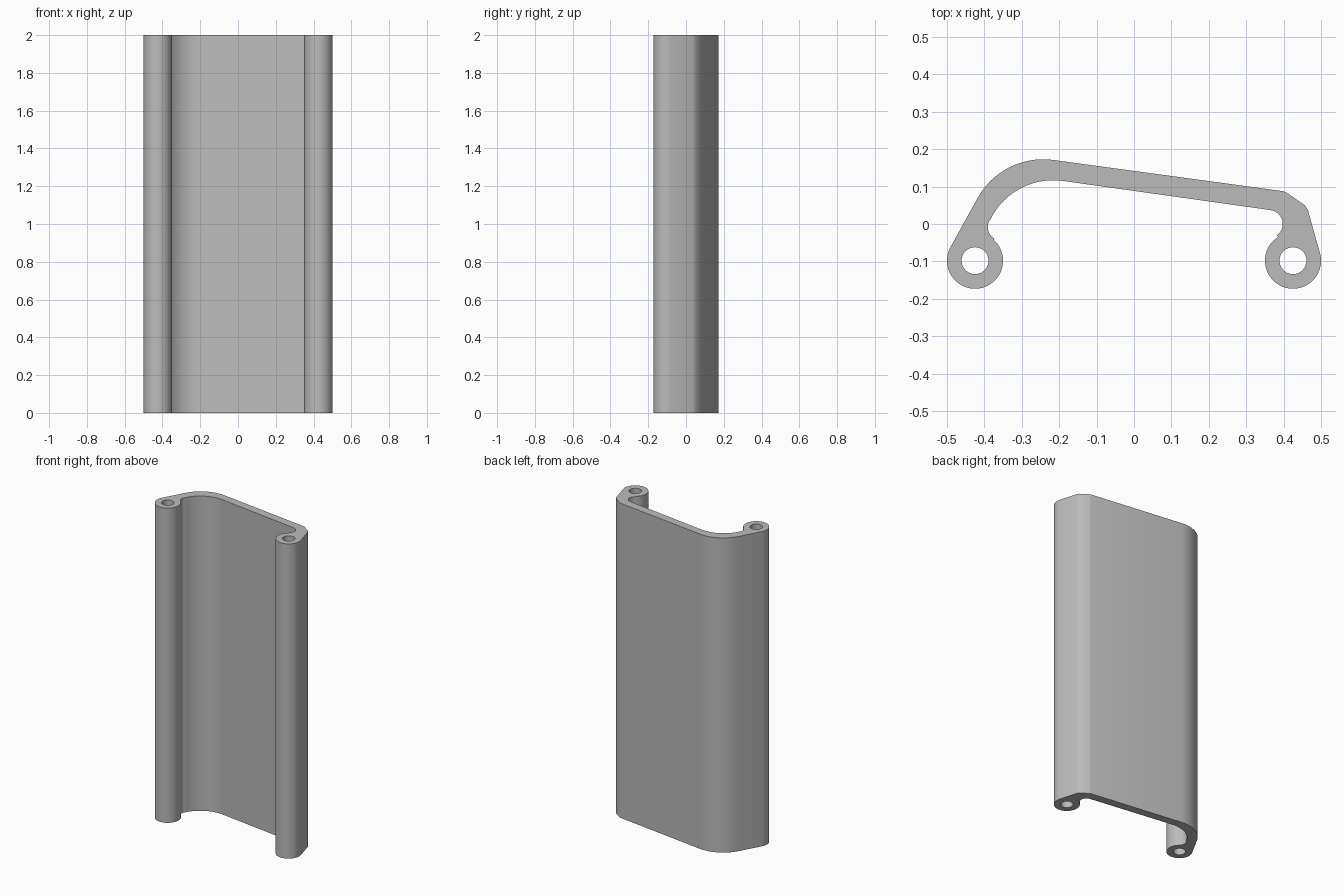
import bpy, bmesh
from math import radians, cos, sin

cube = bpy.data.objects.get("Cube")
if cube:
    bpy.data.objects.remove(cube, do_unlink=True)

HEIGHT = 2.0
BOSS_X, BOSS_Y, BOSS_R, HOLE_R = 0.425, -0.098, 0.075, 0.036


def arc(cx, cy, r, start, end, steps):
    """Points along an arc, angles in degrees."""
    angles = [radians(start + (end - start) * i / steps) for i in range(steps + 1)]
    return [(cx + r * cos(a), cy + r * sin(a)) for a in angles]


# Cross-section, clockwise from the left-hand outer bend
outline = arc(-0.243, -0.027, 0.2, 150, 82, 14)               # large outer bend
outline += [(0.397, 0.088), (0.408, 0.084),                   # chamfered corner
            (0.457, 0.050), (0.465, 0.037)]
outline += arc(BOSS_X, BOSS_Y, BOSS_R, 14, -238, 40)          # screw boss
outline += arc(0.36, 0.0, 0.0375, -55, 82, 14)                # inner corner
outline += arc(-0.216, -0.07, 0.187, 82, 155, 14)             # large inner bend
outline += arc(-0.355, -0.008, 0.036, 155, 240, 10)           # fillet to boss
outline += arc(-BOSS_X, BOSS_Y, BOSS_R, 48, -210, 40)         # screw boss
holes = [arc(s * BOSS_X, BOSS_Y, HOLE_R, 0, 360, 32)[:-1] for s in (-1, 1)]

# Fill the section with its two bores and extrude it upright
bm = bmesh.new()
for loop in [outline] + holes:
    verts = [bm.verts.new((x, y, 0)) for x, y in loop]
    for a, b in zip(verts, verts[1:] + verts[:1]):
        bm.edges.new((a, b))
bmesh.ops.triangle_fill(bm, use_beauty=True, edges=bm.edges[:])
result = bmesh.ops.extrude_face_region(bm, geom=bm.faces[:], use_keep_orig=True)
top = [v for v in result["geom"] if isinstance(v, bmesh.types.BMVert)]
bmesh.ops.translate(bm, verts=top, vec=(0, 0, HEIGHT))
bmesh.ops.recalc_face_normals(bm, faces=bm.faces[:])

mesh = bpy.data.meshes.new("extruded_profile")
bm.to_mesh(mesh)
bm.free()
profile = bpy.data.objects.new("extruded_profile", mesh)
bpy.context.collection.objects.link(profile)

# Plain grey metal
grey = bpy.data.materials.new("grey")
grey.use_nodes = True
colour = (0.5, 0.5, 0.5, 1)
grey.diffuse_color = colour
grey.node_tree.nodes["Principled BSDF"].inputs["Base Color"].default_value = colour
mesh.materials.append(grey)

# Smooth bends, crisp ends
bpy.ops.object.select_all(action="DESELECT")
profile.select_set(True)
bpy.context.view_layer.objects.active = profile
bpy.ops.object.shade_smooth_by_angle(angle=radians(30))
